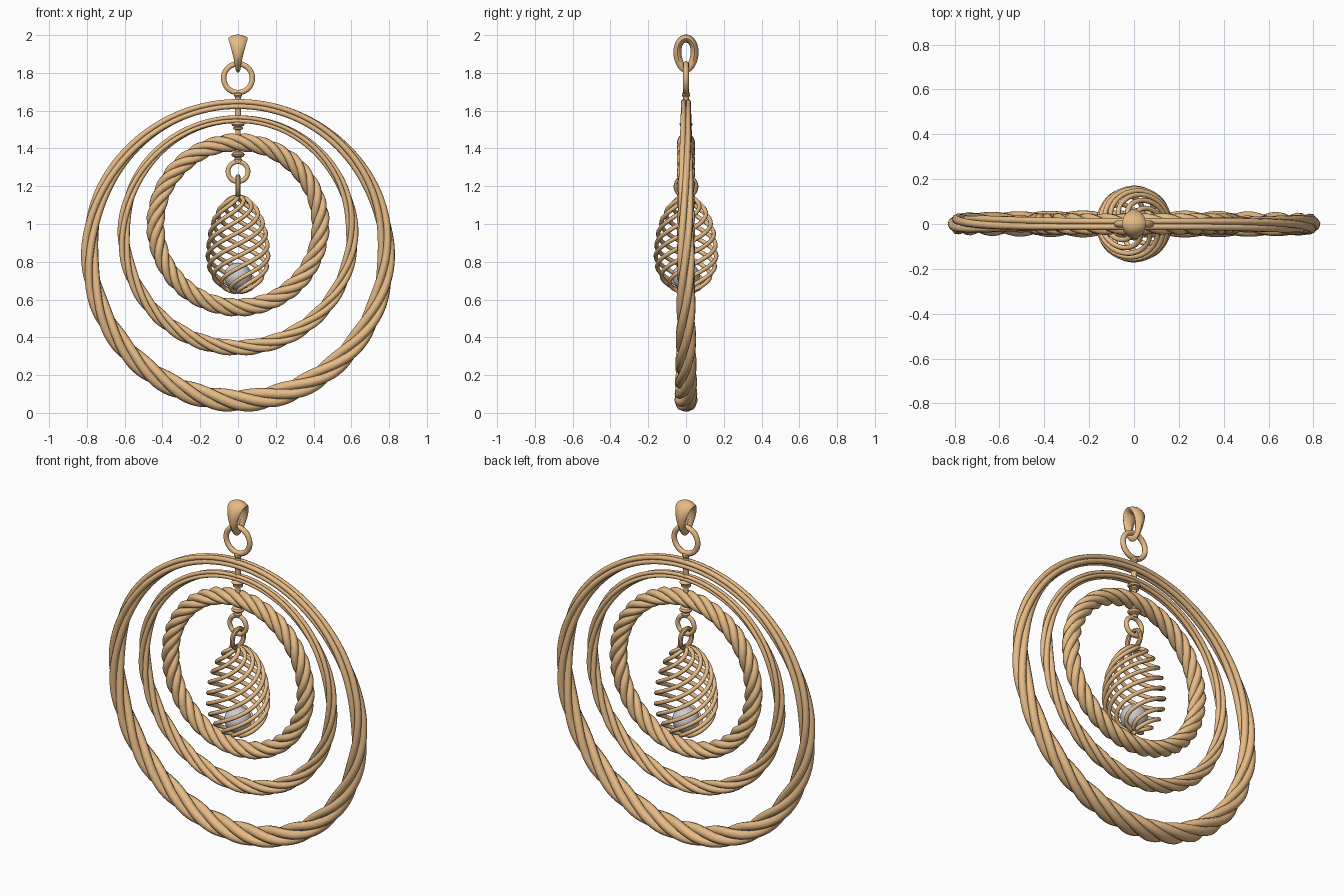
import bpy
from math import sin, cos, pi, tau, sqrt
from mathutils import Vector

if "Cube" in bpy.data.objects:
    bpy.data.objects.remove(bpy.data.objects["Cube"])

gold = bpy.data.materials.new("warm_metal")
gold.diffuse_color = (0.80, 0.50, 0.24, 1)
gold.use_nodes = True
gold.node_tree.nodes["Principled BSDF"].inputs["Base Color"].default_value = gold.diffuse_color


def wires(name, paths, depth, closed, res=2):
    """Round tubes along point lists of (x, y, z, radius factor), made into one mesh."""
    cu = bpy.data.curves.new(name, 'CURVE')
    cu.dimensions = '3D'
    cu.bevel_depth = depth
    cu.bevel_resolution = res
    cu.use_fill_caps = not closed
    for pts in paths:
        sp = cu.splines.new('POLY')
        sp.points.add(len(pts) - 1)
        for p, (x, y, z, r) in zip(sp.points, pts):
            p.co = (x, y, z, 1)
            p.radius = r
        sp.use_cyclic_u = closed
        sp.use_smooth = True
    ob = bpy.data.objects.new(name, cu)
    bpy.context.collection.objects.link(ob)
    bpy.ops.object.select_all(action='DESELECT')
    ob.select_set(True)
    bpy.context.view_layer.objects.active = ob
    bpy.ops.object.convert(target='MESH')
    ob = bpy.context.object
    ob.data.materials.clear()
    ob.data.materials.append(gold)
    return ob


def grid(name, rows, close_rows):
    """Skin a list of closed cross-sections."""
    n, m = len(rows[0]), len(rows)
    faces = [(i * n + j, i * n + (j + 1) % n,
              (i + 1) % m * n + (j + 1) % n, (i + 1) % m * n + j)
             for i in range(m if close_rows else m - 1) for j in range(n)]
    if not close_rows:
        faces += [tuple(range(n))[::-1], tuple(range((m - 1) * n, m * n))]
    me = bpy.data.meshes.new(name)
    me.from_pydata([p for r in rows for p in r], [], faces)
    me.materials.append(gold)
    ob = bpy.data.objects.new(name, me)
    bpy.context.collection.objects.link(ob)
    bpy.context.view_layer.objects.active = ob
    ob.select_set(True)
    bpy.ops.object.shade_smooth_by_angle()
    return ob


def twisted_ring(name, cz, R, top, bottom, turns, ease, strands=4, steps=260):
    """Rope hoop: thickness and twist rate both grow from top to bottom."""
    paths = []
    for s in range(strands):
        pts = []
        for i in range(steps):
            th = tau * i / steps
            size = top + (bottom - top) * (1 - cos(th)) / 2
            ph = tau * s / strands - turns * (th - ease * sin(th)) + pi / 4
            rad = R + size * 0.56 * cos(ph)
            pts.append((rad * sin(th), size * 0.56 * sin(ph),
                        cz + rad * cos(th), size * 0.45))
        paths.append(pts)
    wires(name, paths, 1.0, True)


# Three nested rope hoops
twisted_ring("outer_hoop", 0.850, 0.785, 0.031, 0.060, 4, 1.0)
twisted_ring("middle_hoop", 0.950, 0.605, 0.024, 0.042, 4, 0.9)
twisted_ring("inner_hoop", 0.995, 0.437, 0.048, 0.048, 8, 0.0)


def link(name, z, R, r, sideways=False):
    pts = []
    for i in range(48):
        a = tau * i / 48
        x, y = (0, R * cos(a)) if sideways else (R * cos(a), 0)
        pts.append((x, y, z + R * sin(a), 1))
    wires(name, [pts], r, True, 3)


# Connecting rings
link("top_ring", 1.772, 0.076, 0.015)
link("hanger_ring", 1.277, 0.053, 0.013)
link("cage_ring", 1.198, 0.053, 0.013, True)

# Turned stem with collars running through the hoop tops
profile = [(0.020, 1.330), (0.022, 1.342), (0.013, 1.350), (0.030, 1.357),
           (0.036, 1.367), (0.030, 1.377), (0.014, 1.384), (0.014, 1.498),
           (0.026, 1.503), (0.026, 1.511), (0.016, 1.516), (0.030, 1.519),
           (0.036, 1.527), (0.030, 1.535), (0.016, 1.541), (0.016, 1.672),
           (0.022, 1.680), (0.022, 1.692), (0.012, 1.700)]
grid("stem", [[(r * cos(tau * j / 20), r * sin(tau * j / 20), z)
               for j in range(20)] for r, z in profile], False)

# Flared bail loop: wide at the top, narrow where it holds the ring
rows = []
for i in range(48):
    a = tau * i / 48
    h = (1 + sin(a)) / 2
    half = 0.014 + 0.038 * h ** 1.3
    n = Vector((0, cos(a), sin(a)))
    c = Vector((0, 0.049 * cos(a) * (0.82 + 0.2 * h), 1.902 + 0.080 * sin(a)))
    rows.append([c + n * 0.017 * sin(tau * j / 16) * (1 - 0.25 * cos(tau * j / 8))
                 + Vector((half * cos(tau * j / 16), 0, 0)) for j in range(16)])
grid("bail", rows, True)

# Egg-shaped cage of spiral wires
paths = []
for k in range(8):
    pts = []
    for i in range(65):
        c = -cos(pi * (0.03 + 0.95 * i / 64))
        z = 0.83 + c * (0.19 if c < 0 else 0.315)
        r = 0.160 * sqrt(1 - c * c)
        a = tau * (k / 8 + (z - 0.64) / 0.505)
        pts.append((r * cos(a), r * sin(a), z, 1))
    paths.append(pts)
wires("spiral_cage", paths, 0.0115, False)

# Loose ball inside the cage
bpy.ops.mesh.primitive_uv_sphere_add(segments=32, ring_count=20, radius=0.073,
                                     location=(0, 0, 0.722))
bpy.context.object.name = "ball"
bpy.ops.object.shade_smooth()
